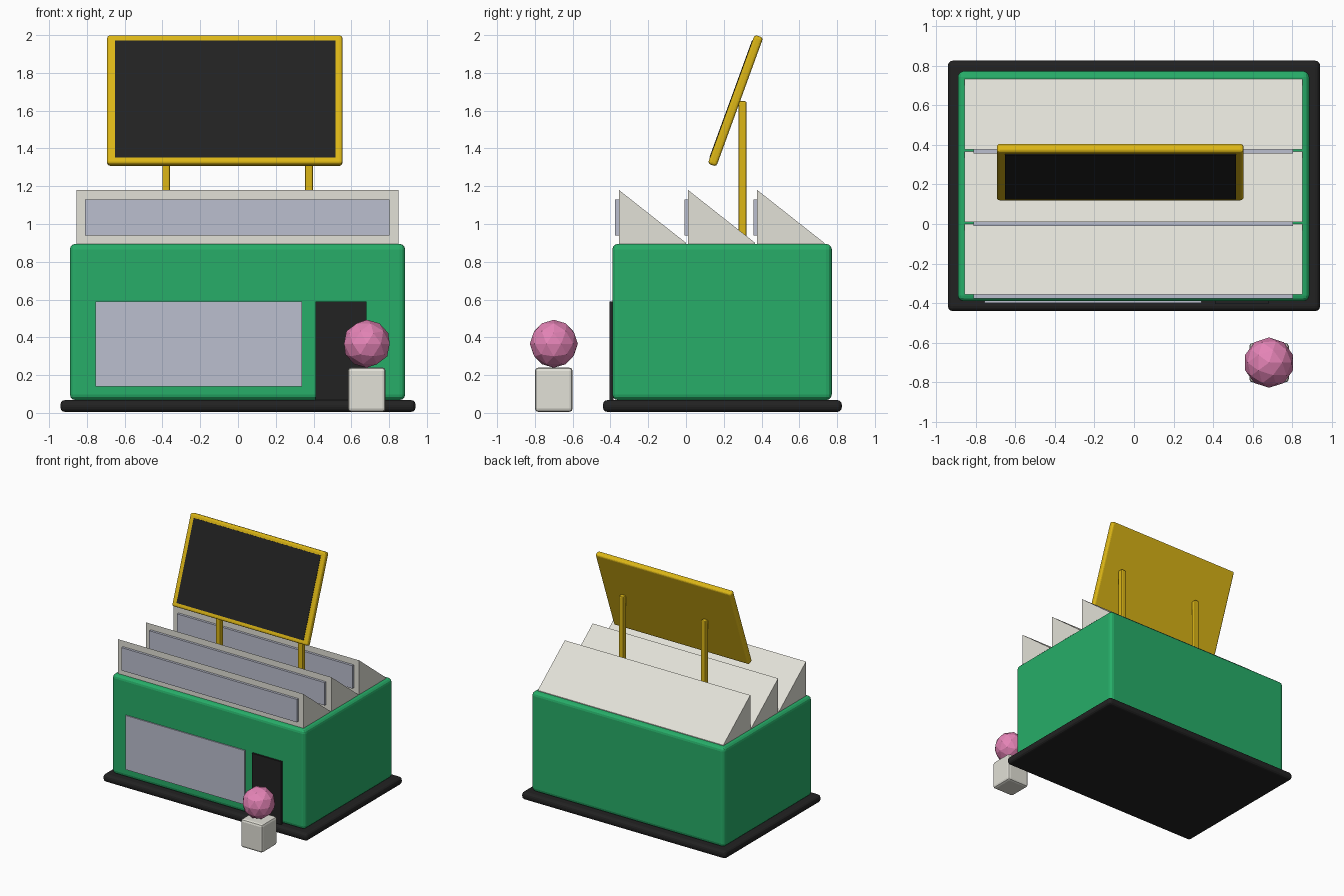
import bpy, bmesh, math
from mathutils import Matrix

cube = bpy.data.objects.get("Cube")
if cube:
    bpy.data.objects.remove(cube, do_unlink=True)


def material(name, color):
    m = bpy.data.materials.new(name)
    m.use_nodes = True
    m.diffuse_color = (*color, 1)
    m.node_tree.nodes["Principled BSDF"].inputs["Base Color"].default_value = (*color, 1)
    return m


green = material("green wall", (0.02, 0.42, 0.14))
charcoal = material("charcoal", (0.016, 0.016, 0.016))
cream = material("off white", (0.76, 0.75, 0.68))
glass = material("grey blue glass", (0.50, 0.52, 0.62))
yellow = material("sign yellow", (0.72, 0.47, 0.008))
pink = material("pink", (0.78, 0.23, 0.47))


def finish(name, bm, mat, bevel=0, segments=2):
    bmesh.ops.recalc_face_normals(bm, faces=bm.faces)
    me = bpy.data.meshes.new(name)
    bm.to_mesh(me)
    bm.free()
    me.materials.append(mat)
    ob = bpy.data.objects.new(name, me)
    bpy.context.collection.objects.link(ob)
    if bevel:
        mod = ob.modifiers.new("soft edges", "BEVEL")
        mod.width, mod.segments = bevel, segments
    return ob


def box(name, xs, ys, zs, mat, bevel=0, segments=2):
    bm = bmesh.new()
    size = [b - a for a, b in (xs, ys, zs)]
    mid = [(a + b) / 2 for a, b in (xs, ys, zs)]
    bmesh.ops.create_cube(bm, size=1, matrix=Matrix.Translation(mid) @ Matrix.Diagonal((*size, 1)))
    return finish(name, bm, mat, bevel, segments)


# Ground slab and main building
box("base_slab", (-0.94, 0.94), (-0.44, 0.825), (0.005, 0.068), charcoal, 0.025, 3)
box("building", (-0.89, 0.885), (-0.39, 0.772), (0.068, 0.895), green, 0.03, 3)

# Shop front
box("shop_window", (-0.755, 0.34), (-0.399, -0.385), (0.14, 0.59), glass)
box("door", (0.41, 0.68), (-0.405, -0.385), (0.068, 0.59), charcoal)

# Sawtooth roof with a glazed strip on each upright face
for i in range(3):
    y = -0.355 + i * 0.366
    bm = bmesh.new()
    profile = [(y, 0.89), (y, 1.18), (y + 0.355, 0.9), (y + 0.355, 0.89)]
    face = bm.faces.new([bm.verts.new((-0.855, py, pz)) for py, pz in profile])
    side = bmesh.ops.extrude_face_region(bm, geom=[face])["geom"]
    bmesh.ops.translate(bm, vec=(1.705, 0, 0), verts=[v for v in side if isinstance(v, bmesh.types.BMVert)])
    finish(f"roof_tooth_{i + 1}", bm, cream)
    box(f"roof_glazing_{i + 1}", (-0.81, 0.803), (y - 0.02, y + 0.005), (0.94, 1.13), glass)

# Sign posts
for name, x in (("right_post", -0.38), ("left_post", 0.375)):
    box(name, (x - 0.021, x + 0.021), (0.279, 0.321), (0.89, 1.65), yellow, 0.008)

# Tilted sign board with its dark panel
tilt = Matrix.Translation((-0.07, 0.262, 1.653)) @ Matrix.Rotation(math.radians(-20), 4, "X")
board = box("sign_board", (-0.623, 0.623), (-0.024, 0.024), (-0.363, 0.363), yellow, 0.015, 3)
panel = box("sign_panel", (-0.582, 0.585), (-0.027, -0.02), (-0.33, 0.33), charcoal)
for ob in (board, panel):
    ob.matrix_world = tilt

# Pedestal and ball beside the entrance
box("pedestal", (0.582, 0.782), (-0.80, -0.60), (0.005, 0.24), cream, 0.018)
bm = bmesh.new()
bmesh.ops.create_icosphere(bm, subdivisions=2, radius=0.127, matrix=Matrix.Translation((0.682, -0.70, 0.366)))
finish("ball", bm, pink)
